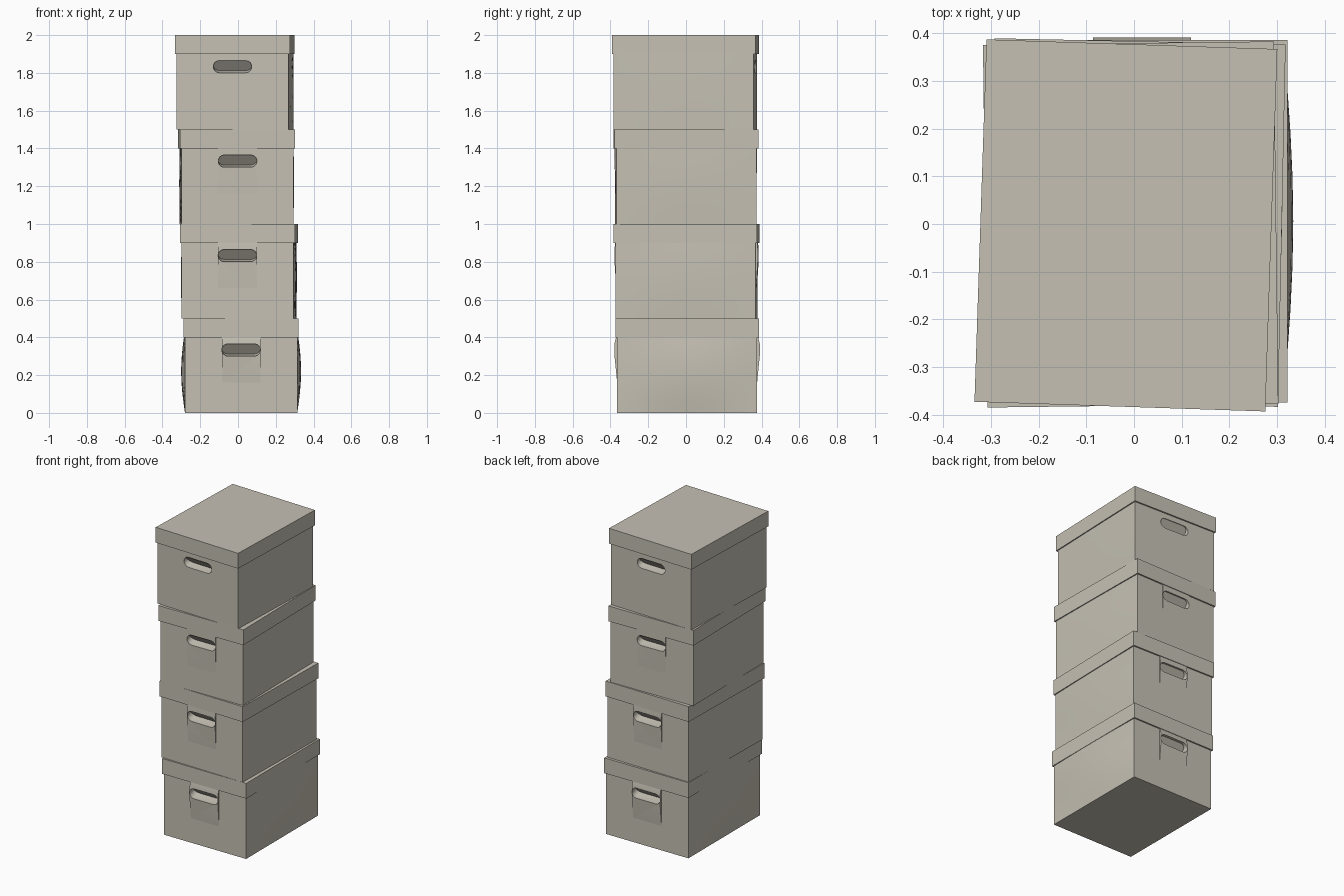
import bpy, bmesh, math
from mathutils import Matrix

if "Cube" in bpy.data.objects:
    bpy.data.objects.remove(bpy.data.objects["Cube"])

card = bpy.data.materials.new("warm_grey_cardboard")
card.diffuse_color = (0.56, 0.53, 0.455, 1)
card.use_nodes = True
card.node_tree.nodes["Principled BSDF"].inputs["Base Color"].default_value = card.diffuse_color

BODY_X, BODY_Y, BODY_TOP = 0.2975, 0.3705, 0.41   # half width, half depth, height
LID_X, LID_Y = 0.305, 0.38
HANDLE_Z, HANDLE_R, HANDLE_L = 0.333, 0.0325, 0.07


def finish(name, bm, matrix):
    bmesh.ops.recalc_face_normals(bm, faces=bm.faces)
    mesh = bpy.data.meshes.new(name)
    bm.to_mesh(mesh)
    bm.free()
    mesh.materials.append(card)
    ob = bpy.data.objects.new(name, mesh)
    ob.matrix_world = matrix
    bpy.context.collection.objects.link(ob)
    return ob


def block(hx, hy, z0, z1):
    bm = bmesh.new()
    bmesh.ops.create_cube(bm, size=1)
    for v in bm.verts:
        v.co = (v.co.x * 2 * hx, v.co.y * 2 * hy, z0 + (v.co.z + 0.5) * (z1 - z0))
    return bm


def loft(rings):
    """Closed solid through equal rings of points."""
    bm = bmesh.new()
    loops = [[bm.verts.new(p) for p in ring] for ring in rings]
    n = len(loops[0])
    for a, b in zip(loops, loops[1:]):
        for i in range(n):
            j = (i + 1) % n
            bm.faces.new((a[i], a[j], b[j], b[i]))
    bm.faces.new(loops[0])
    bm.faces.new(loops[-1])
    return bm


def body_mesh(bulge):
    bm = block(BODY_X, BODY_Y, 0, BODY_TOP)
    bmesh.ops.subdivide_edges(bm, edges=bm.edges[:], cuts=7, use_grid_fill=True)
    for v in bm.verts:
        swell = math.cos(math.pi * v.co.y / (2 * BODY_Y)) * math.sin(math.pi * v.co.z / 0.44)
        v.co.x += bulge * swell * v.co.x / BODY_X
    return bm


def handle_cutter(side):
    """Pill-shaped pocket whose floor slopes inward toward the bottom."""
    pill = []
    for k in range(16):
        a = math.pi * (k % 8) / 7 + (math.pi if k >= 8 else 0) - math.pi / 2
        cx = HANDLE_L if k < 8 else -HANDLE_L
        pill.append((cx + HANDLE_R * math.cos(a), HANDLE_R * math.sin(a)))
    outer = [(x, side * (BODY_Y + 0.03), HANDLE_Z + z) for x, z in pill]
    mouth = [(x, side * (BODY_Y - 0.002), HANDLE_Z + z) for x, z in pill]
    floor = []
    for x, z in pill:
        t = (HANDLE_R - z) / (2 * HANDLE_R)
        floor.append((x, side * (BODY_Y - 0.004 - 0.045 * t), HANDLE_Z + z + 0.012 * t))
    return loft([outer, mouth, floor])


def strip_mesh(side, push):
    """Panel below the handle, pulled slightly outward."""
    profile = [(-0.015, 0.15), (0.0, 0.16), (push, 0.302), (push, 0.366),
               (min(push, 0.006), 0.4), (-0.015, 0.4)]
    hx = HANDLE_L + HANDLE_R
    return loft([[(x, side * (BODY_Y + d), z) for d, z in profile] for x in (-hx, hx)])


def cut(ob, cutters):
    for c in cutters:
        m = ob.modifiers.new("handle_cut", 'BOOLEAN')
        m.operation, m.solver, m.object = 'DIFFERENCE', 'EXACT', c
    bpy.context.view_layer.update()
    dg = bpy.context.evaluated_depsgraph_get()
    mesh = bpy.data.meshes.new_from_object(ob.evaluated_get(dg))
    ob.modifiers.clear()
    ob.data = mesh


# centre x, centre y, turn in degrees, side bulge, handle strip push
stack = [(0.0165, 0.006, 0.0, 0.020, 0.014),
         (0.005, 0.003, -1.2, 0.008, 0.009),
         (-0.007, -0.001, 0.7, 0.006, 0.005),
         (-0.017, -0.003, -1.9, 0.003, 0.0)]

parts = []
for i, (cx, cy, turn, bulge, push) in enumerate(stack):
    place = Matrix.Translation((cx, cy, 0.5 * i)) @ Matrix.Rotation(math.radians(turn), 4, 'Z')
    tag = f"_{i + 1}"
    cutters = [finish("handle_cutter", handle_cutter(s), place) for s in (-1, 1)]
    # box body with two handle pockets
    body = finish("box_body" + tag, body_mesh(bulge), place)
    cut(body, cutters)
    parts.append(body)
    # pulled-out handle panels
    if push:
        for s, c, end in zip((-1, 1), cutters, ("front", "back")):
            strip = finish(f"{end}_handle_panel{tag}", strip_mesh(s, push), place)
            cut(strip, [c])
            parts.append(strip)
    # lid
    parts.append(finish("box_lid" + tag, block(LID_X, LID_Y, 0.4, 0.5), place))
    for c in cutters:
        bpy.data.objects.remove(c)

for ob in parts:
    ob.select_set(True)
bpy.context.view_layer.objects.active = parts[0]
bpy.ops.object.shade_smooth_by_angle(angle=math.radians(30))
